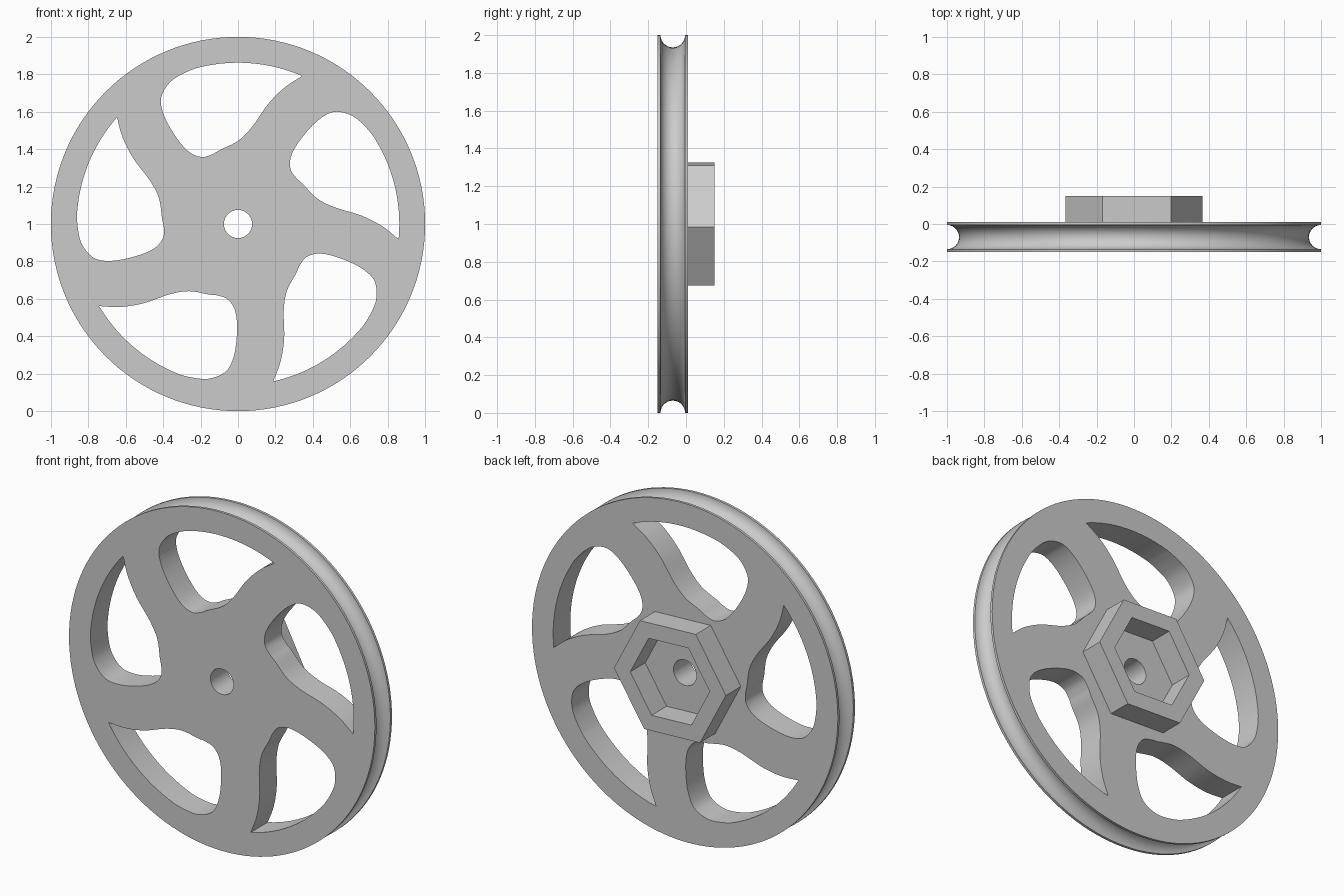
import bpy, bmesh, math
from mathutils import Vector

cube = bpy.data.objects.get("Cube")
if cube:
    bpy.data.objects.remove(cube, do_unlink=True)

AXLE_Z = 1.0                 # height of the wheel axis
FRONT, BACK = -0.15, 0.01    # wheel faces along y
HUB_BACK = 0.15

grey = bpy.data.materials.new("plain grey")
grey.use_nodes = True
grey.diffuse_color = (0.6, 0.6, 0.6, 1)
grey.node_tree.nodes["Principled BSDF"].inputs["Base Color"].default_value = (0.6, 0.6, 0.6, 1)


def make_object(name, bm):
    bmesh.ops.recalc_face_normals(bm, faces=bm.faces)
    mesh = bpy.data.meshes.new(name)
    bm.to_mesh(mesh)
    bm.free()
    obj = bpy.data.objects.new(name, mesh)
    obj.location.z = AXLE_Z
    bpy.context.collection.objects.link(obj)
    mesh.materials.append(grey)
    return obj


def lathe(name, profile, steps, start=0.0):
    """Turn a closed (radius, y) profile around the y axis."""
    bm = bmesh.new()
    rings = []
    for i in range(steps):
        a = start + math.tau * i / steps
        rings.append([bm.verts.new((r * math.cos(a), y, r * math.sin(a))) for r, y in profile])
    n = len(profile)
    for i in range(steps):
        p, q = rings[i], rings[(i + 1) % steps]
        for j in range(n):
            k = (j + 1) % n
            bm.faces.new((p[j], p[k], q[k], q[j]))
    return make_object(name, bm)


def smooth_path(pts, steps=6):
    """Smooth curve through pts[1] .. pts[-1]; pts[0] only sets the first tangent."""
    pts = [Vector(p) for p in pts]
    pts.append(2 * pts[-1] - pts[-2])
    out = []
    for i in range(1, len(pts) - 2):
        a, b, c, d = pts[i - 1:i + 3]
        for s in range(steps):
            t = s / steps
            out.append(0.5 * (2 * b + (c - a) * t + (2 * a - 5 * b + 4 * c - d) * t ** 2
                              + (3 * b - a - 3 * c + d) * t ** 3))
    return out


# Grooved wheel with a bore through the middle
mid, groove = (FRONT + BACK) / 2, 0.065
profile = [(0.075, FRONT), (1.0, FRONT)]
for i in range(17):
    a = math.pi * i / 16
    profile.append((1.0 - groove * math.sin(a), mid - groove * math.cos(a)))
profile += [(1.0, BACK), (0.075, BACK)]
wheel = lathe("grooved_wheel", profile, 128)

# Outline of one swept window: outer arc, then rounded end and curved spoke side
RIM = 0.862
arc = [Vector((RIM * math.cos(math.radians(a)), RIM * math.sin(math.radians(a))))
       for a in [66.6 + (105 - 66.6) * i / 14 for i in range(15)]]
side = [arc[-2], arc[-1], (-0.29, 0.805), (-0.355, 0.765), (-0.4, 0.705), (-0.412, 0.645),
        (-0.385, 0.556), (-0.32, 0.449), (-0.257, 0.382), (-0.193, 0.358), (-0.139, 0.372),
        (-0.096, 0.396), (0, 0.444), (0.075, 0.519), (0.16, 0.64), (0.25, 0.73), arc[0]]
outline = arc[:-1] + smooth_path(side)

# Five window cutters around the axis
bm = bmesh.new()
for k in range(5):
    c, s = math.cos(math.tau * k / 5), math.sin(math.tau * k / 5)
    face = bm.faces.new([bm.verts.new((p.x * c - p.y * s, FRONT - 0.1, p.x * s + p.y * c))
                         for p in outline])
    top = bmesh.ops.extrude_face_region(bm, geom=[face], use_keep_orig=True)["geom"]
    bmesh.ops.translate(bm, vec=(0, 0.36, 0),
                        verts=[g for g in top if isinstance(g, bmesh.types.BMVert)])
cutter = make_object("window_cutter", bm)
cutter.hide_render = True

cut = wheel.modifiers.new("windows", 'BOOLEAN')
cut.operation = 'DIFFERENCE'
cut.solver = 'EXACT'
cut.object = cutter
bpy.ops.object.select_all(action='DESELECT')
wheel.select_set(True)
bpy.context.view_layer.objects.active = wheel
bpy.ops.object.modifier_apply(modifier=cut.name)
bpy.data.objects.remove(cutter, do_unlink=True)
bpy.ops.object.shade_smooth_by_angle(angle=math.radians(30))

# Hexagonal hub with a hexagonal socket, on the back
lathe("hex_hub", [(0.26, BACK - 0.005), (0.366, BACK - 0.005), (0.366, HUB_BACK), (0.26, HUB_BACK)],
      6, math.radians(-2.5))
